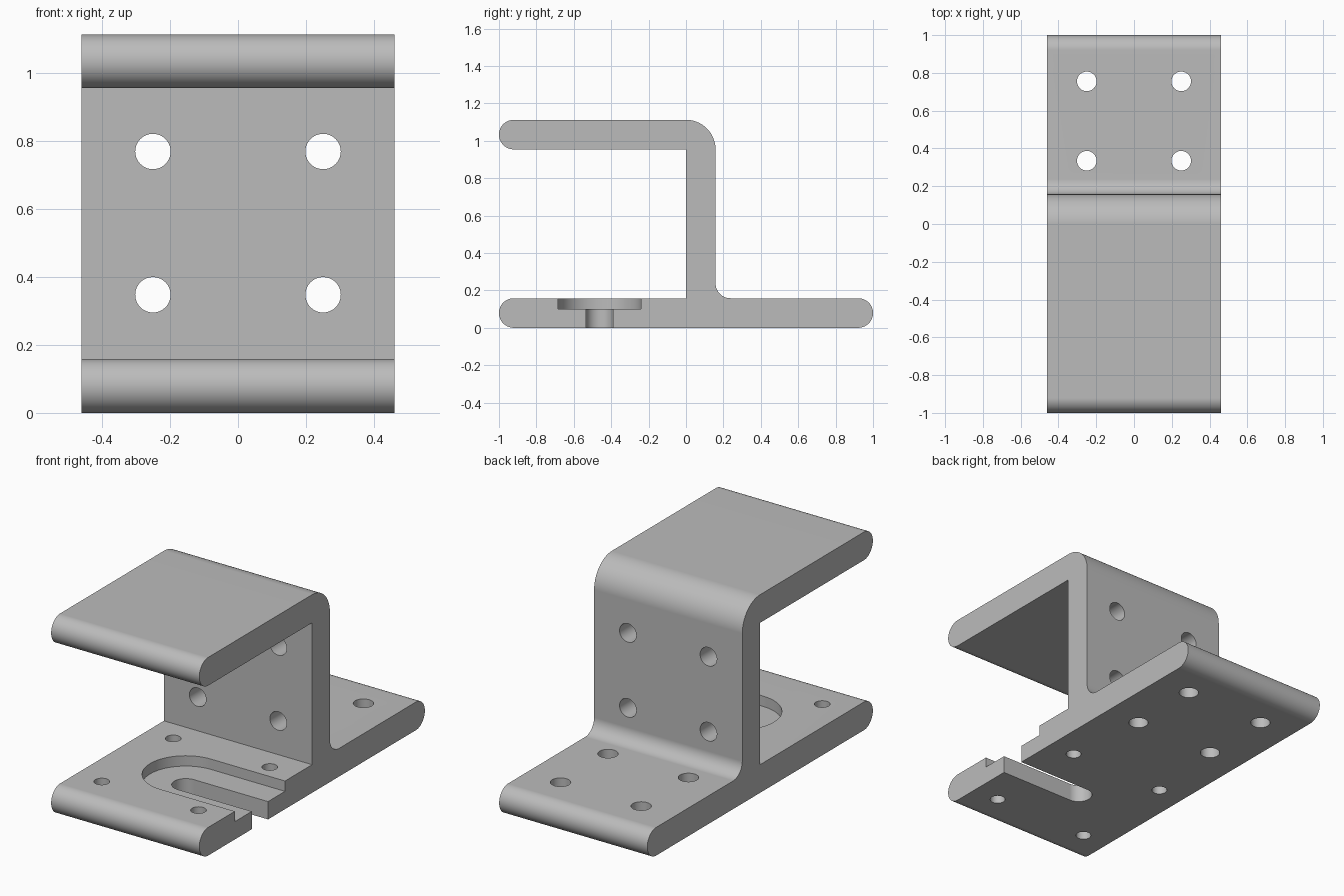
import bpy, bmesh, math
from mathutils import Vector, Matrix

if "Cube" in bpy.data.objects:
    bpy.data.objects.remove(bpy.data.objects["Cube"])

W = 0.46      # half width
T = 0.158     # plate thickness
H = 1.112     # overall height
R = T / 2     # rounded plate ends

metal = bpy.data.materials.new("plain_grey")
metal.diffuse_color = (0.5, 0.5, 0.5, 1)
metal.use_nodes = True
metal.node_tree.nodes["Principled BSDF"].inputs["Base Color"].default_value = metal.diffuse_color


def arc(cx, cy, r, a0, a1, n=16):
    """Points along an arc, angles in degrees."""
    return [(cx + r * math.cos(math.radians(a0 + (a1 - a0) * i / n)),
             cy + r * math.sin(math.radians(a0 + (a1 - a0) * i / n)))
            for i in range(n + 1)]


def prism(name, points, depth):
    """Extrude 3D outline points along a vector into a closed solid."""
    bm = bmesh.new()
    face = bm.faces.new([bm.verts.new(p) for p in points])
    ext = bmesh.ops.extrude_face_region(bm, geom=[face])
    verts = [g for g in ext["geom"] if isinstance(g, bmesh.types.BMVert)]
    bmesh.ops.translate(bm, verts=verts, vec=depth)
    bmesh.ops.recalc_face_normals(bm, faces=bm.faces)
    mesh = bpy.data.meshes.new(name)
    bm.to_mesh(mesh)
    bm.free()
    ob = bpy.data.objects.new(name, mesh)
    bpy.context.collection.objects.link(ob)
    mesh.materials.append(metal)
    return ob


# bracket side profile (y, z): base plate, upright wall and top plate
profile = (
    arc(-1 + R, R, R, 270, 90, 32)           # front end of base
    + [(0, T), (0, H - T)]                   # inner corners
    + arc(-1 + R, H - R, R, 270, 90, 32)     # front end of top plate
    + arc(0, H - T, T, 90, 0, 24)            # outer bend
    + arc(T + 0.08, T + 0.08, 0.08, 180, 270)  # fillet behind wall
    + arc(1 - R, R, R, 90, -90, 32)          # back end of base
)
bracket = prism("bracket", [(-W, y, z) for y, z in profile], (2 * W, 0, 0))

cutters = []


def hole(name, x, v, r, through_wall=False):
    """Round cutter through the base, or through the wall."""
    ring = arc(x, v, r, 0, 360, 40)[:-1]
    if through_wall:
        cutters.append(prism(name, [(a, -0.1, b) for a, b in ring], (0, 0.4, 0)))
    else:
        cutters.append(prism(name, [(a, b, -0.1) for a, b in ring], (0, 0, 0.4)))


# screw holes: front base, back base, wall
for sx in (-1, 1):
    for y in (-0.779, -0.146):
        hole("front_hole_cutter", sx * 0.30, y, 0.04)
    for y in (0.335, 0.755):
        hole("back_hole_cutter", sx * 0.25, y, 0.052)
    for z in (0.347, 0.768):
        hole("wall_hole_cutter", sx * 0.25, z, 0.052, True)

# stepped slot with a round end, open to the right side
SLOT_Y = -0.4625
for name, r, z0 in (("slot_recess_cutter", 0.2225, 0.10), ("slot_cutter", 0.072, -0.1)):
    outline = arc(0, SLOT_Y, r, 90, 270, 40) + [(0.7, SLOT_Y - r), (0.7, SLOT_Y + r)]
    cutters.append(prism(name, [(x, y, z0) for x, y in outline], (0, 0, 0.3 - z0)))

# cut all openings, then drop the cutters
for c in cutters:
    mod = bracket.modifiers.new(c.name, "BOOLEAN")
    mod.operation, mod.solver, mod.object = "DIFFERENCE", "EXACT", c
dg = bpy.context.evaluated_depsgraph_get()
dg.update()
cut_mesh = bpy.data.meshes.new_from_object(bracket.evaluated_get(dg))
bracket.modifiers.clear()
bracket.data = cut_mesh
cut_mesh.name = "bracket"
for c in cutters:
    bpy.data.objects.remove(c)
cut_mesh.materials.clear()
cut_mesh.materials.append(metal)
for p in cut_mesh.polygons:
    p.material_index = 0

# smooth bends and bores, crisp edges
bpy.context.view_layer.objects.active = bracket
bracket.select_set(True)
bpy.ops.object.shade_smooth_by_angle(angle=math.radians(30))
wn = bracket.modifiers.new("weighted_normals", "WEIGHTED_NORMAL")
wn.keep_sharp = True
